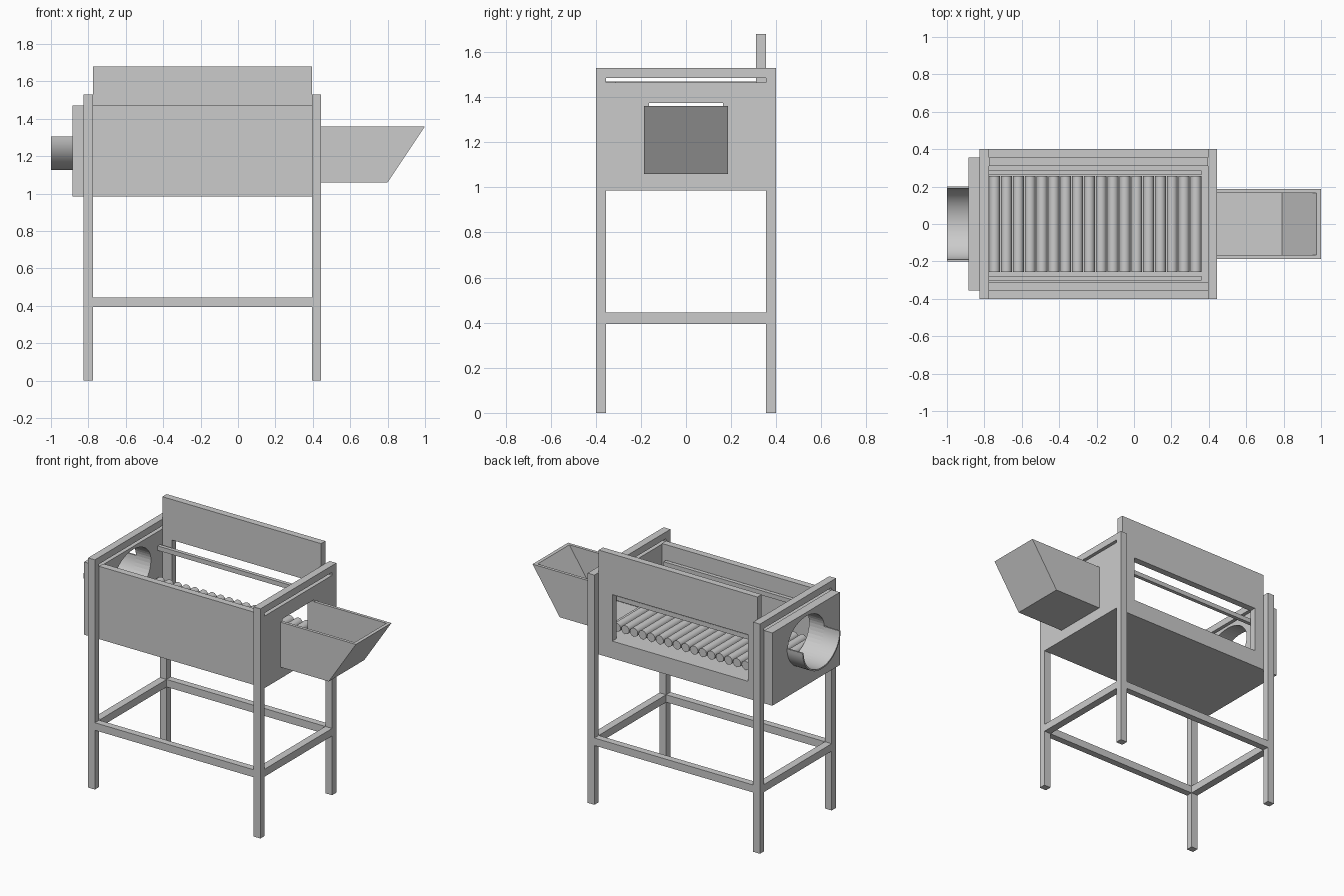
import bpy, bmesh
from math import pi, sin, cos, radians

if "Cube" in bpy.data.objects:
    bpy.data.objects.remove(bpy.data.objects["Cube"])


def mesh_object(name, bm):
    bmesh.ops.recalc_face_normals(bm, faces=bm.faces)
    me = bpy.data.meshes.new(name)
    bm.to_mesh(me)
    bm.free()
    ob = bpy.data.objects.new(name, me)
    bpy.context.collection.objects.link(ob)
    return ob


def box(name, x0, x1, y0, y1, z0, z1):
    bm = bmesh.new()
    bmesh.ops.create_cube(bm, size=1)
    for v in bm.verts:
        v.co = ((x0 + x1) / 2 + v.co.x * (x1 - x0),
                (y0 + y1) / 2 + v.co.y * (y1 - y0),
                (z0 + z1) / 2 + v.co.z * (z1 - z0))
    return mesh_object(name, bm)


def prism(name, points, axis, a, b):
    """Extrude a 2D outline from a to b along x (outline y,z) or y (outline x,z)."""
    bm = bmesh.new()
    def place(p, t):
        return (t, p[0], p[1]) if axis == 'X' else (p[0], t, p[1])
    lo = [bm.verts.new(place(p, a)) for p in points]
    hi = [bm.verts.new(place(p, b)) for p in points]
    bm.faces.new(lo)
    bm.faces.new(hi)
    n = len(points)
    for i in range(n):
        j = (i + 1) % n
        bm.faces.new((lo[i], lo[j], hi[j], hi[i]))
    return mesh_object(name, bm)


def cut(ob, cutter):
    mod = ob.modifiers.new("opening", 'BOOLEAN')
    mod.operation = 'DIFFERENCE'
    mod.solver = 'EXACT'
    mod.object = cutter
    bpy.context.view_layer.objects.active = ob
    bpy.ops.object.modifier_apply(modifier=mod.name)
    bpy.data.objects.remove(cutter)


def smooth(ob):
    bpy.ops.object.select_all(action='DESELECT')
    ob.select_set(True)
    bpy.context.view_layer.objects.active = ob
    bpy.ops.object.shade_smooth_by_angle(angle=radians(35))


XL0, XL1, XR0, XR1 = -0.825, -0.775, 0.395, 0.445
YO, YI = 0.40, 0.355

# Legs and lower stretchers
for sx, (x0, x1) in (("left", (XL0, XL1)), ("right", (XR0, XR1))):
    for sy, (y0, y1) in (("front", (-YO, -YI)), ("back", (YI, YO))):
        box(f"{sy}_{sx}_leg", x0, x1, y0, y1, 0, 1.53)
    box(f"{sx}_stretcher", x0, x1, -YI, YI, 0.395, 0.445)
    box(f"{sx}_top_rail", x0, x1, -YI, YI, 1.485, 1.53)
for sy, (y0, y1) in (("front", (-YO, -YI)), ("back", (YI, YO))):
    box(f"{sy}_stretcher", XL1, XR0, y0, y1, 0.395, 0.445)

# Body: floor, front panel, tall back panel with window
box("floor", XL1, XR0, -0.31, 0.31, 0.985, 1.10)
box("front_panel", XL1, XR0, -YI, -0.31, 0.985, 1.47)
back = box("back_panel", XL1, XR0, 0.31, YI, 0.985, 1.68)
cut(back, box("window_cutter", -0.705, 0.295, 0.2, 0.5, 1.10, 1.41))

# Right end panel with the outlet opening
right = box("right_end_panel", XR0, XR1, -YI, YI, 0.985, 1.465)
cut(right, box("outlet_cutter", 0.3, 0.6, -0.165, 0.165, 1.10, 1.375))


# Left end panel and outer plate with a rounded inlet hole
def arc(a, b, start, end, n=24):
    return [(a * cos(start + (end - start) * i / n),
             1.305 + b * sin(start + (end - start) * i / n)) for i in range(n + 1)]


hole = arc(0.19, 0.17, pi, 2 * pi) + arc(0.19, 0.14, 0, pi)[1:-1]
left = box("left_end_panel", XL0, XL1, -YI, YI, 0.985, 1.465)
cut(left, prism("inlet_cutter", hole, 'X', -1, -0.6))
plate = box("inlet_plate", -0.885, XL0, -YI, YI, 0.985, 1.47)
cut(plate, prism("inlet_cutter", hole, 'X', -1, -0.6))

# Half-round inlet trough
trough = prism("inlet_trough",
               arc(0.20, 0.18, pi, 2 * pi) + arc(0.19, 0.17, 2 * pi, pi), 'X', -1.0, -0.885)
smooth(trough)

# Outlet chute: open-topped box with a sloping end
chute = prism("outlet_chute", [(XR1, 1.06), (0.80, 1.06), (1.0, 1.36), (XR1, 1.36)],
              'Y', -0.187, 0.187)
cut(chute, prism("chute_cutter", [(0.40, 1.08), (0.79, 1.08), (0.9767, 1.36), (1.0167, 1.42), (0.40, 1.42)],
                 'Y', -0.167, 0.167))

# Roller bed
for i in range(18):
    x = -0.745 + i * 0.0633
    pts = [(x + 0.029 * cos(2 * pi * k / 12), 1.145 + 0.029 * sin(2 * pi * k / 12))
           for k in range(12)]
    smooth(prism(f"roller_{i + 1}", pts, 'Y', -0.257, 0.257))

# Guard bars above the rollers
box("back_guard_bar", XL1, 0.36, 0.262, 0.287, 1.34, 1.37)
box("front_guard_bar", XL1, 0.36, -0.303, -0.278, 1.34, 1.37)
